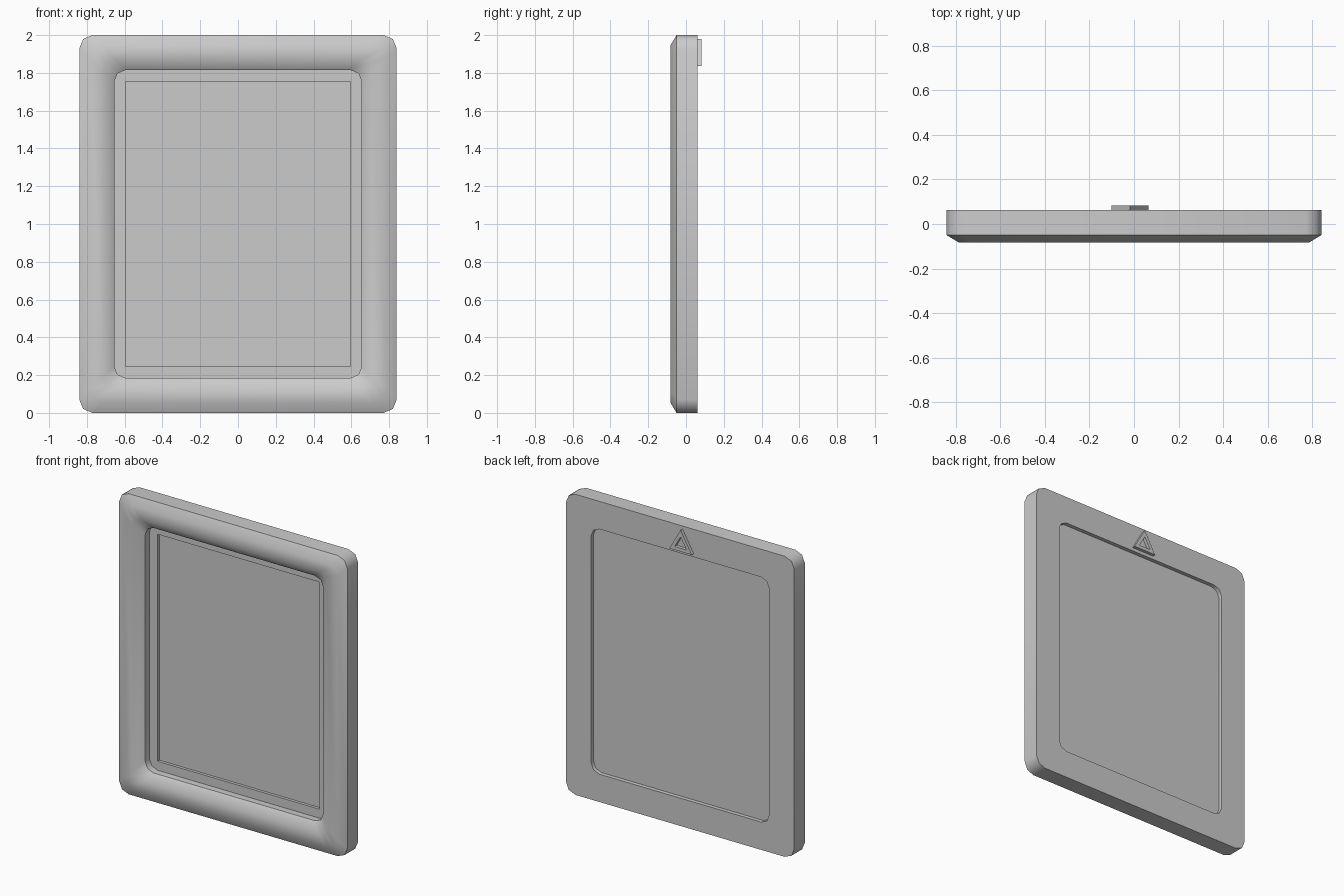
import bpy, bmesh
from math import sin, cos, pi, radians

cube = bpy.data.objects.get("Cube")
if cube:
    bpy.data.objects.remove(cube)

HALF_W, HALF_H, BACK = 0.84, 1.0, 0.062

grey = bpy.data.materials.new("warm_grey")
grey.use_nodes = True
colour = (0.6, 0.6, 0.6, 1)
grey.diffuse_color = colour
grey.node_tree.nodes["Principled BSDF"].inputs["Base Color"].default_value = colour


def rounded(inset, radius, steps=2):
    """Rectangle outline in x and z, with arc corners when radius > 0."""
    w, h = HALF_W - inset, HALF_H - inset
    if radius == 0:
        return [(w, 1 + h), (-w, 1 + h), (-w, 1 - h), (w, 1 - h)]
    points = []
    for k, (sx, sz) in enumerate([(1, 1), (-1, 1), (-1, -1), (1, -1)]):
        for i in range(steps + 1):
            a = (k + i / steps) * pi / 2
            points.append((sx * (w - radius) + radius * cos(a),
                           1 + sz * (h - radius) + radius * sin(a)))
    return points


def triangle(radius, cx, cz):
    return [(cx + radius * cos(a), cz + radius * sin(a))
            for a in (radians(90 + 120 * i) for i in range(3))]


def sweep(name, rings, closed=True, smooth=None):
    """Bridge outlines [(points, y)]; closed makes a tube, otherwise caps the ends."""
    bm = bmesh.new()
    loops = [[bm.verts.new((x, y, z)) for x, z in pts] for pts, y in rings]
    pairs = list(zip(loops, loops[1:]))
    if closed:
        pairs.append((loops[-1], loops[0]))
    else:
        bm.faces.new(loops[0])
        bm.faces.new(loops[-1])
    for a, b in pairs:
        n = len(a)
        for i in range(n):
            j = (i + 1) % n
            bm.faces.new((a[i], a[j], b[j], b[i]))
    bmesh.ops.recalc_face_normals(bm, faces=bm.faces)
    mesh = bpy.data.meshes.new(name)
    bm.to_mesh(mesh)
    bm.free()
    mesh.materials.append(grey)
    obj = bpy.data.objects.new(name, mesh)
    bpy.context.collection.objects.link(obj)
    if smooth:
        bpy.ops.object.select_all(action='DESELECT')
        obj.select_set(True)
        bpy.context.view_layer.objects.active = obj
        bpy.ops.object.shade_smooth_by_angle(angle=radians(smooth))
    return obj


# Moulded frame: cross-section carried round the outline
section = [(0, BACK, 0.07), (0, -0.05, 0.07), (0.055, -0.083, 0.07),
           (0.13, -0.083, 0.06), (0.185, -0.04, 0.06), (0.185, BACK, 0.06)]
sweep("frame", [(rounded(i, r), y) for i, y, r in section], smooth=46)

# Mat border with a square-cornered window
mat_outer, window = rounded(0.185, 0.06), rounded(0.245, 0)


def mat_window():
    """Window outline with repeated corners matched to the rounded outline."""
    e = 0.002
    return rounded(0.245, e)


sweep("mat_border", [(mat_outer, 0.005), (mat_window(), 0.005),
                     (mat_window(), 0.034), (mat_outer, 0.034)])

# Picture panel and recessed backing board
sweep("picture_panel", [(window, 0.024), (window, 0.034)], closed=False)
sweep("backing_board", [(mat_outer, 0.03), (mat_outer, 0.036)], closed=False)

# Triangular hanging loop on the back
outer, inner = triangle(0.095, -0.018, 1.885), triangle(0.05, -0.018, 1.885)
sweep("hanger", [(outer, BACK), (outer, 0.083), (inner, 0.083), (inner, BACK)])
